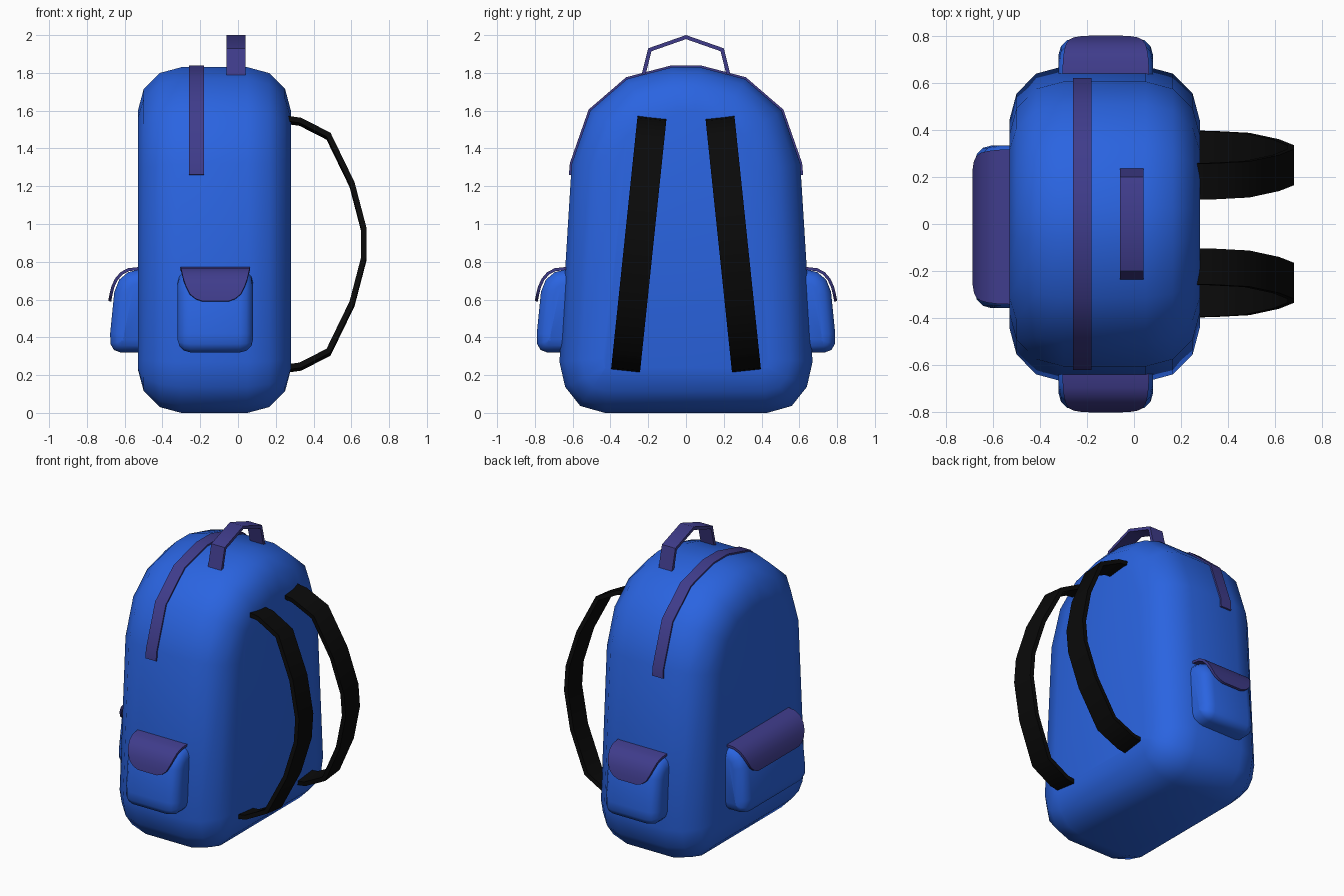
import bpy, bmesh
from math import sin, cos, pi, radians, atan2
from mathutils import Vector, Matrix

if "Cube" in bpy.data.objects:
    bpy.data.objects.remove(bpy.data.objects["Cube"])

# Convention: profiles are (d, z) with d pointing outward along local -y; width runs along local x.


def material(name, rgb):
    m = bpy.data.materials.new(name)
    m.diffuse_color = (*rgb, 1)
    m.use_nodes = True
    m.node_tree.nodes["Principled BSDF"].inputs["Base Color"].default_value = m.diffuse_color
    return m


BLUE = material("blue_fabric", (0.023, 0.127, 0.75))
PURPLE = material("purple_trim", (0.05, 0.045, 0.26))
BLACK = material("black_webbing", (0.003, 0.003, 0.003))


def offset(pts, dist, closed):
    """Mitred offset to the left of the walking direction."""
    pts = [Vector(p) for p in pts]
    n, out = len(pts), []
    for i, p in enumerate(pts):
        a = (p - pts[i - 1]) if closed or i > 0 else (pts[1] - p)
        b = (pts[(i + 1) % n] - p) if closed or i < n - 1 else a
        na, nb = (Vector((-v.y, v.x)).normalized() for v in (a, b))
        m = (na + nb).normalized()
        out.append(p + m * dist / max(m.dot(na), 0.5))
    return out


def loft(name, rings, mat, matrix):
    """Skin closed rings of equal length and cap both ends."""
    bm = bmesh.new()
    vr = [[bm.verts.new(v) for v in r] for r in rings]
    n = len(vr[0])
    for a, b in zip(vr, vr[1:]):
        for i in range(n):
            j = (i + 1) % n
            bm.faces.new((a[i], a[j], b[j], b[i]))
    bm.faces.new(vr[0])
    bm.faces.new(vr[-1])
    bmesh.ops.recalc_face_normals(bm, faces=bm.faces)
    me = bpy.data.meshes.new(name)
    bm.to_mesh(me)
    bm.free()
    me.materials.append(mat)
    ob = bpy.data.objects.new(name, me)
    bpy.context.collection.objects.link(ob)
    ob.matrix_world = matrix
    bpy.ops.object.select_all(action='DESELECT')
    ob.select_set(True)
    bpy.context.view_layer.objects.active = ob
    bpy.ops.object.shade_smooth_by_angle(angle=radians(50))
    return ob


def pillow(name, profile, x0, x1, r, mat, matrix=Matrix()):
    """Counter-clockwise closed profile extruded along x with rounded rims."""
    steps = [(r * (1 - sin(k * pi / 6)), r * (1 - cos(k * pi / 6))) for k in range(4)]
    stations = [(x0 + dx, d) for d, dx in steps] + [(x1 - dx, d) for d, dx in reversed(steps)]
    rings = [[(x, -p.x, p.y) for p in offset(profile, d, True)] for x, d in stations]
    return loft(name, rings, mat, matrix)


def ribbon(name, path, half, t, mat, matrix=Matrix(), cx=0):
    """Flat band; the path is its outer side, half gives half widths per point."""
    inner = offset(path, t, False)
    rings = [[(cx - h, -p[0], p[1]), (cx + h, -p[0], p[1]),
              (cx + h, -q.x, q.y), (cx - h, -q.x, q.y)]
             for p, q, h in zip(path, inner, half)]
    return loft(name, rings, mat, matrix)


# Main bag: tapered arch silhouette with rounded rims front and back
arch = [(0.605, 1.32), (0.507, 1.6), (0.312, 1.768), (0.075, 1.83)]
right = [(0.43, 0), (0.56, 0.037), (0.64, 0.138), (0.67, 0.27)] + arch
left = [(-y, z) for y, z in reversed(right)]
pillow("bag_body", right + left, -0.53, 0.28, 0.23, BLUE)

# Zip strip over the arch
zip_half = [(0.61, 1.26)] + arch
zip_path = zip_half + [(-y, z) for y, z in reversed(zip_half)]
zip_path = offset(zip_path, -0.01, False)
ribbon("zip_strip", zip_path, [0.04] * len(zip_path), 0.025, PURPLE, cx=-0.22)

# Carry handle
handle = [(0.24, 1.77), (0.2, 1.93), (0, 2.0), (-0.2, 1.93), (-0.24, 1.77)]
ribbon("carry_handle", handle, [0.05] * 5, 0.02, PURPLE, cx=-0.01)

# Pockets with flaps: two at the sides, a wider one opposite the straps
pocket = [(0.5, 0.32), (0.735, 0.32), (0.77, 0.333), (0.788, 0.365), (0.79, 0.42),
          (0.768, 0.64), (0.742, 0.705), (0.695, 0.745), (0.63, 0.76), (0.5, 0.76)]
flap = [(0.8, 0.592), (0.798, 0.605), (0.793, 0.63), (0.783, 0.67), (0.765, 0.71),
        (0.735, 0.745), (0.695, 0.766), (0.62, 0.774)]
flap_inset = [0.115, 0.08, 0.05, 0.03, 0.016, 0.008, 0.003, 0]
for name, loc, turn, w in (("side_pocket_a", (-0.12, 0, 0), 0, 0.2),
                           ("side_pocket_b", (-0.12, 0, 0), pi, 0.2),
                           ("front_pocket", (0.113, -0.012, 0), -pi / 2, 0.345)):
    m = Matrix.Translation(loc) @ Matrix.Rotation(turn, 4, 'Z')
    pillow(name, pocket, -w, w, 0.07, BLUE, m)
    ribbon(name + "_flap", flap, [w - 0.015 - i for i in flap_inset], 0.016, PURPLE, m)

# Shoulder straps: bowed bands leaning together at the top
mid = 0.893
upper = [(0.68, 0.973), (0.617, 1.215), (0.49, 1.478), (0.335, 1.558), (0.265, 1.568)]
strap = [(d, 2 * mid - z) for d, z in reversed(upper)] + upper
for name, s in (("strap_a", 1), ("strap_b", -1)):
    m = (Matrix.Translation((0, s * 0.25, mid)) @ Matrix.Rotation(s * atan2(0.14, 1.34), 4, 'X')
         @ Matrix.Translation((0, 0, -mid)) @ Matrix.Rotation(pi / 2, 4, 'Z'))
    ribbon(name, strap, [0.077] * len(strap), 0.028, BLACK, m)
